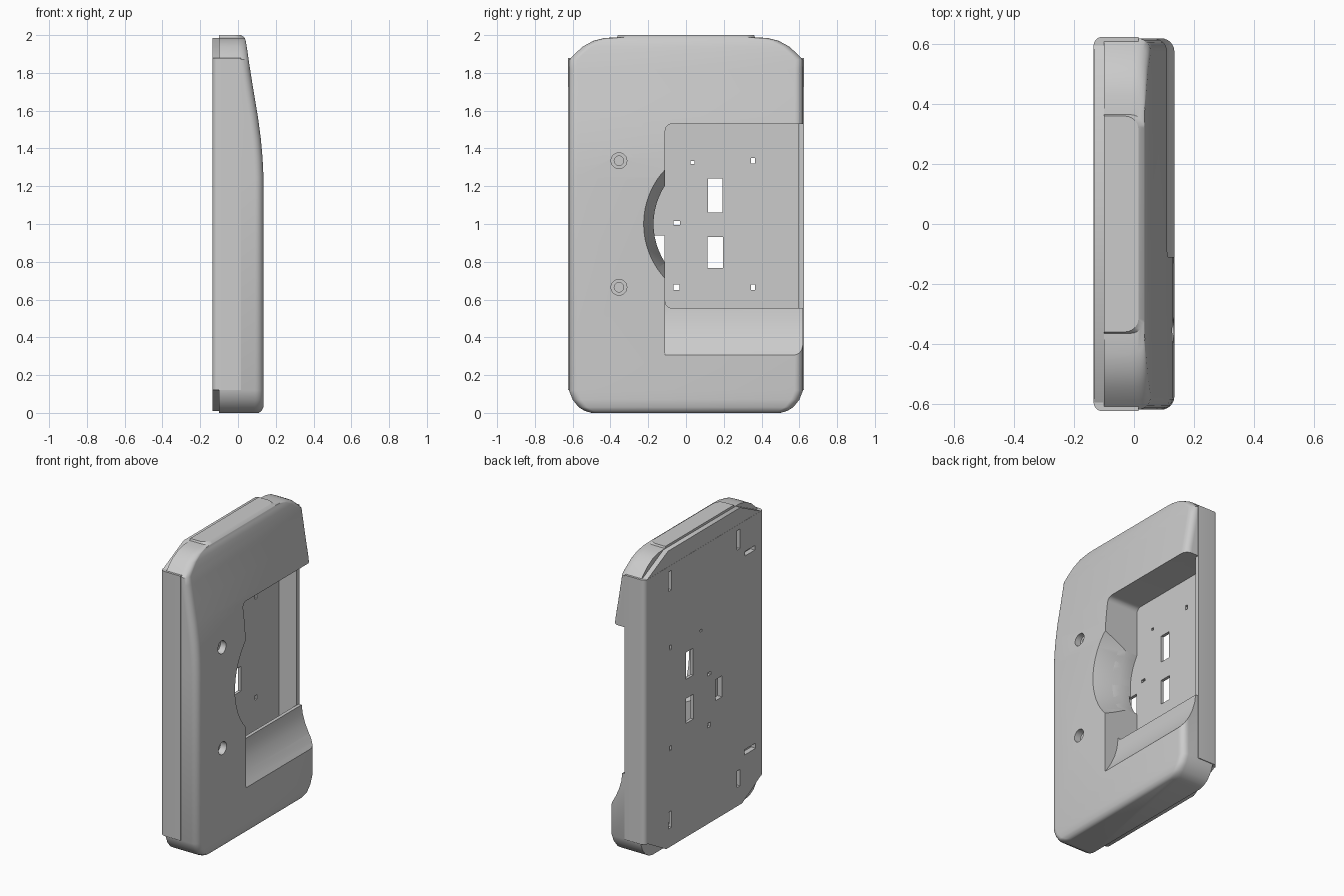
import bpy, bmesh, math

cube = bpy.data.objects.get("Cube")
if cube:
    bpy.data.objects.remove(cube, do_unlink=True)

grey = bpy.data.materials.new("plain grey")
grey.use_nodes = True
colour = (0.6, 0.6, 0.6, 1)
grey.diffuse_color = colour
grey.node_tree.nodes["Principled BSDF"].inputs["Base Color"].default_value = colour


def loft(name, rings):
    """Skin a stack of equal-length rings and cap both ends."""
    bm = bmesh.new()
    loops = [[bm.verts.new(p) for p in ring] for ring in rings]
    n = len(loops[0])
    for a, b in zip(loops, loops[1:]):
        for i in range(n):
            j = (i + 1) % n
            bm.faces.new((a[i], a[j], b[j], b[i]))
    bm.faces.new(loops[0])
    bm.faces.new(loops[-1])
    bmesh.ops.recalc_face_normals(bm, faces=bm.faces)
    mesh = bpy.data.meshes.new(name)
    bm.to_mesh(mesh)
    bm.free()
    ob = bpy.data.objects.new(name, mesh)
    bpy.context.collection.objects.link(ob)
    mesh.materials.append(grey)
    return ob


def prism(name, pts, axis, lo, hi):
    """Extrude a flat outline along one axis."""
    def place(p, t):
        q = list(p)
        q.insert("xyz".index(axis), t)
        return q
    return loft(name, [[place(p, t) for p in pts] for t in (lo, hi)])


def box(x0, x1, y0, y1, z0, z1):
    return prism("cutter", [(y0, z0), (y1, z0), (y1, z1), (y0, z1)], "x", x0, x1)


def cone(y, z, x0, r0, x1, r1, n=64):
    """Round cutter along x, with a radius at each end."""
    turn = [2 * math.pi * i / n for i in range(n)]
    return loft("cutter", [[(x, y + r * math.cos(a), z + r * math.sin(a)) for a in turn]
                           for x, r in ((x0, r0), (x1, r1))])


def arc(cx, cy, r, start, end, n=6):
    return [(cx + r * math.cos(math.radians(start + (end - start) * i / n)),
             cy + r * math.sin(math.radians(start + (end - start) * i / n)))
            for i in range(n + 1)]


def cut(ob, cutters):
    """Subtract cutters and bake the result."""
    bpy.context.view_layer.objects.active = ob
    for c in cutters:
        c.hide_render = True
        mod = ob.modifiers.new("cut", "BOOLEAN")
        mod.operation = "DIFFERENCE"
        mod.solver = "EXACT"
        mod.object = c
        bpy.ops.object.modifier_apply(modifier=mod.name)
        bpy.data.objects.remove(c, do_unlink=True)


def smooth(ob):
    bpy.ops.object.select_all(action="DESELECT")
    ob.select_set(True)
    bpy.context.view_layer.objects.active = ob
    bpy.ops.object.shade_smooth_by_angle(angle=math.radians(30))


BACK, FLOOR = -0.135, -0.115
WIN_Y, WIN_LOW, WIN_TOP = -0.11, 0.555, 1.53

# front cover: height, half width, front depth
rows = [(0, .5, .11), (.01, .535, .125), (.03, .568, .134), (.07, .6, .135), (.12, .62, .135),
        (1.25, .62, .135), (1.35, .62, .13), (1.45, .62, .121), (1.57, .62, .105),
        (1.7, .62, .083), (1.82, .62, .064), (1.87, .62, .056), (1.9, .59, .052),
        (1.94, .545, .046), (1.97, .49, .041), (1.985, .43, .036), (1.988, .365, .034), (2, .36, .015)]


def section(z, w, f, r=.045):
    half = arc(f - r, w - r, r, 0, 90)
    pts = [(-.1, -w)] + [(x, -y) for x, y in reversed(half)] + half + [(-.1, w)]
    return [(x, y, z) for x, y in pts]


cover = loft("front_cover", [section(*row) for row in rows])


# window outline with rounded inner corners
def window_cutter(y_end, z0=WIN_LOW):
    r = .035
    pts = (arc(WIN_Y + r, z0 + r, r, 270, 180) +
           arc(WIN_Y + r, WIN_TOP - r, r, 180, 90) + [(y_end, WIN_TOP), (y_end, z0)])
    return prism("cutter", pts, "x", FLOOR, .3)


# curved hand scoop under the window
scoop_pts = [(.035, .6), (.035, .555), (.042, .5), (.06, .44), (.088, .38), (.115, .335),
             (.14, .3), (.3, .3), (.3, .6)]


# thumb recess beside the window
def thumb_cutters():
    return [cone(.198, 1, -.03, .37, .14, .424), cone(.198, 1, FLOOR, .37, -.02, .37)]


cut(cover, [window_cutter(1),
            prism("cutter", scoop_pts, "y", WIN_Y, 1),
            box(FLOOR, .012, WIN_Y, .595, .15, .6)] + thumb_cutters())
for z in (.665, 1.335):
    cut(cover, [cone(-.355, z, .09, .042, .2, .042, 24), cone(-.355, z, -.05, .025, .1, .025, 24)])


# slots and small holes in the back: centre y, centre z, width, height
slots = [(.155, 1.15, .075, .18), (.155, .85, .08, .165), (-.15, .87, .07, .14),
         (.36, 1.78, .03, .13), (-.36, 1.78, .03, .13), (.36, .19, .03, .11), (-.36, .19, .03, .11),
         (-.48, 1.66, .1, .03), (-.48, .34, .12, .035),
         (.035, 1.325, .02, .015), (.355, 1.335, .02, .03), (-.05, 1.005, .035, .02),
         (-.05, .665, .03, .03), (.355, .665, .02, .03)]


def slot_cutters():
    return [box(-.2, -.102, y - w / 2, y + w / 2, z - h / 2, z + h / 2) for y, z, w, h in slots]


# rear tray with rounded back edges
r = .03
half = [(.015, .625)] + arc(BACK + r, .625 - r, r, 90, 180)
tray = prism("rear_tray", half + [(x, -y) for x, y in reversed(half)], "z", .12, 1.88)
cut(tray, [window_cutter(.595, .15)] + thumb_cutters() + slot_cutters())

# back plate with clipped corners
side = [(.4, .01), (.595, .12), (.595, 1.88), (.38, 1.985)]
plate = prism("back_plate", side + [(-y, z) for y, z in reversed(side)], "x", -.134, -.1)
cut(plate, [window_cutter(.595, .15)] + thumb_cutters() + slot_cutters())

for ob in (cover, tray, plate):
    smooth(ob)
